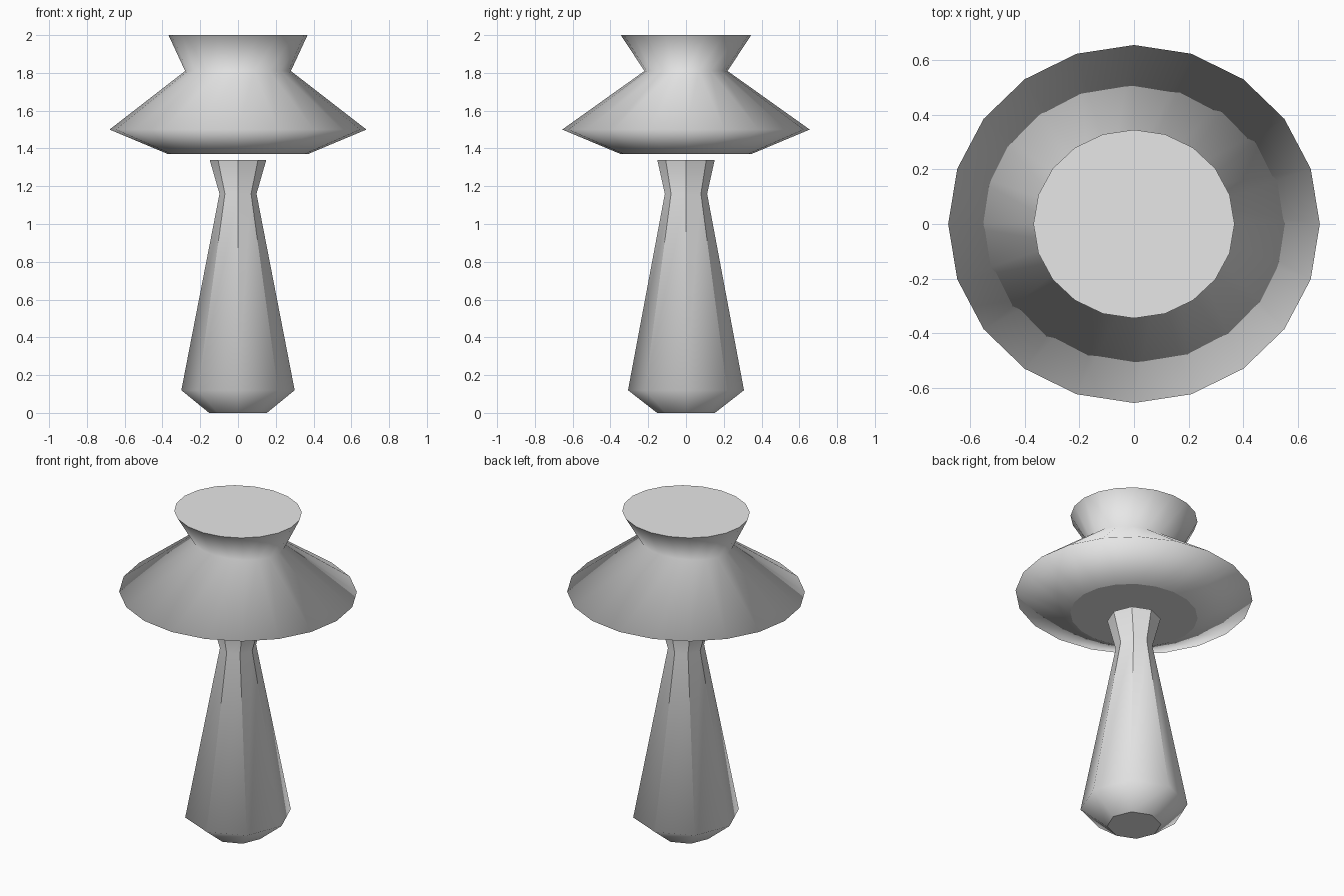
import bpy, bmesh, math

cube = bpy.data.objects.get("Cube")
if cube:
    bpy.data.objects.remove(cube)

grey = bpy.data.materials.new("plain_grey")
grey.use_nodes = True
grey.diffuse_color = (0.8, 0.8, 0.8, 1)
grey.node_tree.nodes["Principled BSDF"].inputs["Base Color"].default_value = (0.8, 0.8, 0.8, 1)


def lathe(name, sides, profile, sharp_above=None):
    """Closed stack of elliptical rings; profile rows are (x radius, y radius, height)."""
    bm = bmesh.new()
    rings = []
    for rx, ry, z in profile:
        angles = [2 * math.pi * i / sides for i in range(sides)]
        rings.append([bm.verts.new((rx * math.cos(a), ry * math.sin(a), z)) for a in angles])
    for low, high in zip(rings, rings[1:]):
        for i in range(sides):
            j = (i + 1) % sides
            bm.faces.new((low[i], low[j], high[j], high[i])).smooth = True
    # Flat end faces with crisp borders
    ends = [bm.faces.new(rings[0][::-1]), bm.faces.new(rings[-1])]
    for face in ends:
        for edge in face.edges:
            edge.smooth = False
    # Crisp lengthwise facet edges
    if sharp_above is not None:
        for edge in bm.edges:
            a, b = edge.verts
            if abs(a.co.z - b.co.z) > 0.01 and min(a.co.z, b.co.z) > sharp_above:
                edge.smooth = False
    mesh = bpy.data.meshes.new(name)
    bm.to_mesh(mesh)
    bm.free()
    mesh.materials.append(grey)
    obj = bpy.data.objects.new(name, mesh)
    bpy.context.collection.objects.link(obj)
    return obj


# Eight-sided tapering stem
lathe("stem", 8, [(0.153, 0.153, 0), (0.30, 0.307, 0.12),
                  (0.098, 0.112, 1.16), (0.15, 0.152, 1.34)], sharp_above=0.05)

# Wide round cap with a pinched neck and flat top, floating just above the stem
lathe("cap", 20, [(0.37, 0.345, 1.37), (0.68, 0.655, 1.50),
                  (0.28, 0.22, 1.81), (0.368, 0.345, 2.0)])
